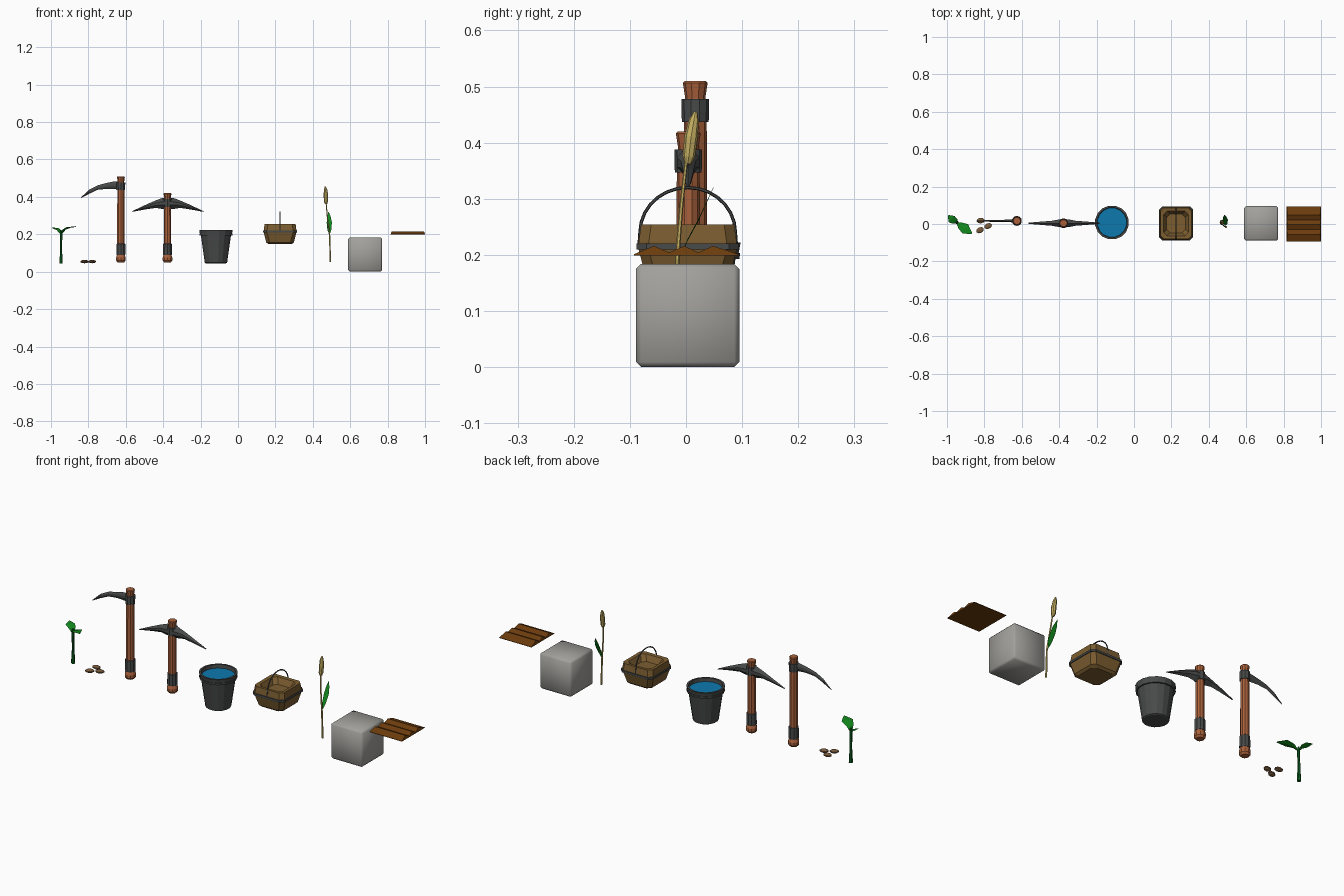
import bpy, bmesh, math
from mathutils import Vector

if "Cube" in bpy.data.objects:
    bpy.data.objects.remove(bpy.data.objects["Cube"])


def material(name, rgb):
    m = bpy.data.materials.new(name)
    m.diffuse_color = (*rgb, 1)
    m.use_nodes = True
    m.node_tree.nodes["Principled BSDF"].inputs["Base Color"].default_value = m.diffuse_color
    return m


WOOD = material("handle wood", (0.40, 0.12, 0.045))
IRON = material("dark iron", (0.065, 0.067, 0.067))
STONE = material("grey stone", (0.36, 0.355, 0.335))
WATER = material("blue water", (0.004, 0.19, 0.42))
SOIL = material("brown soil", (0.15, 0.045, 0.004))
WICKER = material("wicker", (0.20, 0.11, 0.03))
LEAF = material("leaf green", (0.006, 0.24, 0.012))
STEM = material("stem green", (0.003, 0.11, 0.012))
STRAW = material("straw yellow", (0.56, 0.43, 0.12))
SEED = material("seed brown", (0.20, 0.105, 0.045))


def finish(bm, name, mat):
    bmesh.ops.recalc_face_normals(bm, faces=bm.faces)
    me = bpy.data.meshes.new(name)
    bm.to_mesh(me)
    bm.free()
    me.materials.append(mat)
    ob = bpy.data.objects.new(name, me)
    bpy.context.collection.objects.link(ob)
    return ob


def loft(name, rings, mat, closed=False):
    """Skin a list of equal-length point rings; cap the ends unless closed."""
    bm = bmesh.new()
    vs = [[bm.verts.new(p) for p in r] for r in rings]
    n = len(vs[0])
    pairs = list(zip(vs, vs[1:])) + ([(vs[-1], vs[0])] if closed else [])
    for a, b in pairs:
        for i in range(n):
            j = (i + 1) % n
            bm.faces.new((a[i], a[j], b[j], b[i]))
    if not closed:
        bm.faces.new(vs[0])
        bm.faces.new(vs[-1])
    return finish(bm, name, mat)


def lathe(name, x, y, profile, mat, sides=10, closed=False):
    rings = [[(x + r * math.cos(2 * math.pi * (i + .5) / sides),
               y + r * math.sin(2 * math.pi * (i + .5) / sides), z)
              for i in range(sides)] for r, z in profile]
    return loft(name, rings, mat, closed)


def tube(name, pts, radii, mat, sides=6):
    rings = []
    for i, p in enumerate(pts):
        t = Vector(pts[min(i + 1, len(pts) - 1)]) - Vector(pts[max(i - 1, 0)])
        t.normalize()
        u = t.cross(Vector((1, 0, 0))).normalized()
        v = t.cross(u)
        rings.append([Vector(p) + radii[i] * (u * math.cos(a) + v * math.sin(a))
                      for a in [2 * math.pi * k / sides for k in range(sides)]])
    return loft(name, rings, mat)


def leaf(name, spine, widths, side, mat):
    side = Vector(side).normalized()
    rings = []
    for p, w in zip(spine, widths):
        p, n = Vector(p), Vector((0, 0, 1)).cross(side).normalized() * .002
        n += Vector((0, 0, .003))
        rings.append([p - side * w, p - n, p + side * w, p + n * .4])
    return loft(name, rings, mat)


def blade(name, y, stations, mat):
    """Stations: x, centre z, half height, half thickness."""
    return loft(name, [[(x, y, z + h), (x, y + t, z + h * .3), (x, y + t, z - h * .3), (x, y, z - h),
                        (x, y - t, z - h * .3), (x, y - t, z + h * .3)]
                       for x, z, h, t in stations], mat)


def square_ring(x, y, h, z, cut=.018):
    c = h - cut
    return [(x + a, y + b, z) for a, b in
            ((h, -c), (h, c), (c, h), (-c, h), (-h, c), (-h, -c), (-c, -h), (c, -h))]


# sprout
tube("sprout_stem", [(-.946, .008, .045), (-.946, .008, .12), (-.945, .006, .20), (-.946, .006, .222)],
     [.010, .006, .007, .004], STEM)
leaf("sprout_left_leaf", [(-.946, .006, .2), (-.957, .014, .222), (-.975, .026, .232), (-.992, .045, .236)],
     [.004, .017, .023, .004], (.7, .7, 0), LEAF)
leaf("sprout_right_leaf", [(-.946, .005, .2), (-.93, -.008, .225), (-.902, -.026, .238), (-.868, -.05, .242)],
     [.004, .018, .029, .004], (.5, .85, 0), LEAF)

# seeds
for i, (x, y, rot) in enumerate([(-.82, .018, .1), (-.78, -.011, .4), (-.823, -.033, .5)]):
    bm = bmesh.new()
    bmesh.ops.create_uvsphere(bm, u_segments=8, v_segments=5, radius=1)
    ob = finish(bm, f"seed_{i + 1}", SEED)
    ob.scale = (.023, .016, .009)
    ob.location = (x, y, .054)
    ob.rotation_euler = (0, 0, rot)

# tool handles with iron collars and wooden knobs
for tool, x, y, top in (("scythe", -.626, .0165, .51), ("pickaxe", -.377, .004, .42)):
    lathe(tool + "_handle", x, y, [(.018, .08), (.021, .15), (.0205, top - .09), (.018, top - .03),
                                   (.022, top - .004), (.019, top)], WOOD)
    lathe(tool + "_knob", x, y, [(.019, .05), (.027, .06), (.027, .075), (.02, .095)], WOOD)
    lathe(tool + "_lower_collar", x, y, [(.024, .09), (.0255, .095), (.0245, .148), (.022, .15)], IRON)
    lathe(tool + "_head_collar", x, y, [(.024, top - .073), (.0245, top - .032)], IRON)

# scythe blade
blade("scythe_blade", .0165, [(-.625, .461, .021, .009), (-.66, .462, .021, .007), (-.70, .459, .016, .006),
                              (-.75, .45, .012, .005), (-.795, .428, .011, .004), (-.84, .395, .002, .002)], IRON)

# pickaxe head, symmetric about its handle
half = [(.19, .322, .002, .003), (.12, .345, .012, .009), (.065, .361, .02, .013), (.028, .365, .03, .02)]
blade("pickaxe_head", .004, [(-.375 - d, z, h, t) for d, z, h, t in half] +
      [(-.375 + d, z, h, t) for d, z, h, t in reversed(half)], IRON)

# bucket
lathe("bucket_body", -.118, .008, [(.056, .045), (.061, .048), (.082, .195), (.087, .2), (.091, .222),
                                   (.081, .222), (.078, .198), (.06, .17)], IRON, 16)
lathe("bucket_band", -.118, .008, [(.078, .193), (.089, .193), (.09, .203), (.08, .203)], IRON, 16, True)
lathe("bucket_water", -.118, .008, [(.078, .185), (.0795, .204)], WATER, 16)

# basket
bx, by = .225, .003
loft("basket_body", [square_ring(bx, by, h, z) for h, z in
                     ((.062, .147), (.074, .157), (.088, .212), (.087, .225), (.083, .254),
                      (.066, .252), (.05, .222))], WICKER)
loft("basket_band", [square_ring(bx, by, h, z) for h, z in
                     ((.084, .21), (.0915, .21), (.0915, .22), (.084, .22))], IRON, True)
arch = [(bx, by - .087, .213)] + [
    (bx, by - .085 * math.cos(math.pi * k / 14), .24 + .08 * math.sin(math.pi * k / 14))
    for k in range(15)] + [(bx, by + .087, .213)]
tube("basket_handle", arch, [.003] * len(arch), IRON)

# wheat stalk
tube("wheat_stalk", [(.494, -.016, .052), (.49, -.016, .19), (.478, -.008, .29), (.47, .002, .38)],
     [.0045, .004, .0035, .003], STRAW)
tube("wheat_ear", [(.471, .003, .362), (.470, .005, .375), (.470, .009, .41), (.468, .014, .44), (.467, .017, .455)],
     [.006, .011, .012, .009, .003], STRAW, 8)
leaf("wheat_leaf", [(.489, -.008, .2), (.489, .002, .225), (.488, .022, .262), (.486, .036, .292), (.484, .049, .32)],
     [.002, .011, .014, .010, .001], (1, 0, .15), LEAF)

# stone block
bm = bmesh.new()
bmesh.ops.create_cube(bm, size=1)
bmesh.ops.scale(bm, vec=(.182, .184, .184), verts=bm.verts)
bmesh.ops.translate(bm, vec=(.68, .003, .092), verts=bm.verts)
bmesh.ops.bevel(bm, geom=bm.edges[:], offset=.009, segments=1, affect='EDGES')
stone = finish(bm, "stone_block", STONE)
for p in stone.data.polygons:
    p.use_smooth = True

# tilled soil with three ridges
ridges = [(-.093, .201), (-.057, .216), (-.03, .204), (-.003, .216), (.022, .204), (.048, .216), (.094, .201),
          (.094, .199), (-.093, .199)]
loft("tilled_soil", [[(.908 + s * (.092 - (z - .199) * .3), y, z) for y, z in ridges] for s in (-1, 1)], SOIL)
